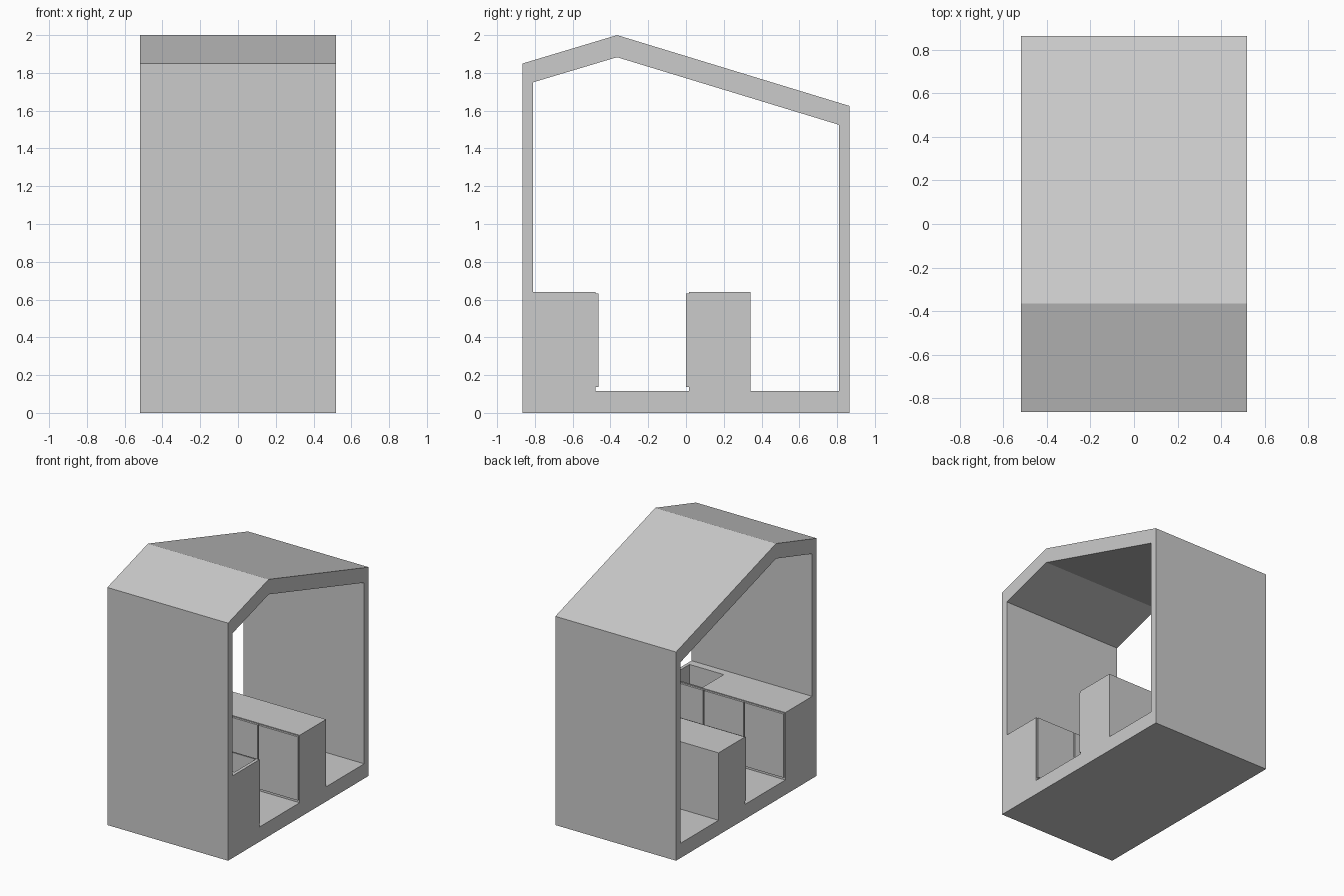
import bpy, bmesh

if "Cube" in bpy.data.objects:
    bpy.data.objects.remove(bpy.data.objects["Cube"])

HALF = 0.52          # half length of the room along x
FLOOR, TOP = 0.115, 0.64


def to_object(name, bm):
    bmesh.ops.recalc_face_normals(bm, faces=bm.faces)
    mesh = bpy.data.meshes.new(name)
    bm.to_mesh(mesh)
    bm.free()
    obj = bpy.data.objects.new(name, mesh)
    bpy.context.collection.objects.link(obj)
    return obj


def box(name, x0, x1, y0, y1, z0, z1):
    bm = bmesh.new()
    bmesh.ops.create_cube(bm, size=1)
    for v in bm.verts:
        v.co = ((x0 + x1) / 2 + v.co.x * (x1 - x0),
                (y0 + y1) / 2 + v.co.y * (y1 - y0),
                (z0 + z1) / 2 + v.co.z * (z1 - z0))
    return to_object(name, bm)


def tube(name, outer, inner):
    """Hollow section along x, open at both ends."""
    bm = bmesh.new()
    loops = [[bm.verts.new((x, y, z)) for y, z in loop]
             for x, loop in ((-HALF, outer), (HALF, outer), (HALF, inner), (-HALF, inner))]
    n = len(outer)
    for a, b in zip(loops, loops[1:] + loops[:1]):
        for i in range(n):
            j = (i + 1) % n
            bm.faces.new((a[i], a[j], b[j], b[i]))
    return to_object(name, bm)


def doors(name, y0, y1, count=3, gap=0.01):
    """Row of door panels covering the cabinet face."""
    w = 2 * HALF / count
    for i in range(count):
        x = -HALF + i * w
        box(f"{name}_{i + 1}", x + gap / 2, x + w - gap / 2, y0, y1, 0.137, 0.633)


# Floor, walls and asymmetric gable roof
tube("room_shell",
     [(-0.865, 0), (0.865, 0), (0.865, 1.625), (-0.365, 2.0), (-0.865, 1.85)],
     [(-0.81, FLOOR), (0.81, FLOOR), (0.81, 1.525), (-0.365, 1.883), (-0.81, 1.75)])

# Wall counter with sink basin
counter = box("wall_counter", -HALF, HALF, -0.81, -0.48, FLOOR, TOP)
cutter = box("sink_cutter", 0.2, 0.495, -0.75, -0.49, 0.44, 0.8)
cutter.hide_render = True
cutter.hide_set(True)
cut = counter.modifiers.new("sink", 'BOOLEAN')
cut.operation = 'DIFFERENCE'
cut.solver = 'EXACT'
cut.object = cutter
doors("counter_door", -0.48, -0.464)

# Island facing the counter
box("island", -HALF, HALF, 0.016, 0.342, FLOOR, TOP)
doors("island_door", 0.0, 0.016)
